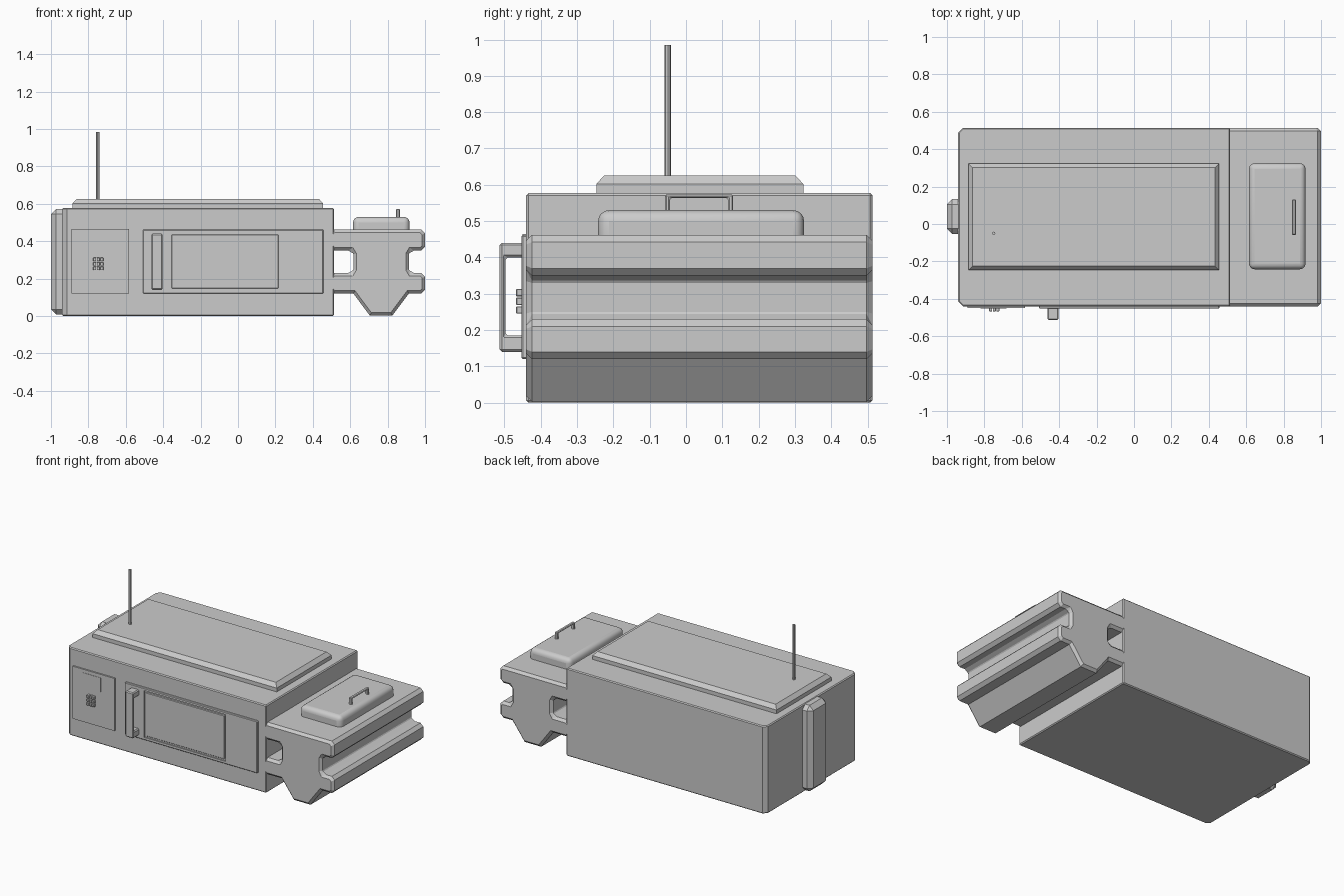
import bpy, bmesh
from mathutils import Vector

if "Cube" in bpy.data.objects:
    bpy.data.objects.remove(bpy.data.objects["Cube"])


def add_mesh(name, bm):
    bmesh.ops.recalc_face_normals(bm, faces=bm.faces[:])
    me = bpy.data.meshes.new(name)
    bm.to_mesh(me)
    bm.free()
    ob = bpy.data.objects.new(name, me)
    bpy.context.collection.objects.link(ob)
    return ob


def bevel(ob, width, segments=1, angle=1.0):
    m = ob.modifiers.new("bevel", 'BEVEL')
    m.width, m.segments = width, segments
    m.limit_method, m.angle_limit = 'ANGLE', angle
    return ob


def box(name, x, y, z, bev=0.0, segments=1):
    bm = bmesh.new()
    bmesh.ops.create_cube(bm, size=1)
    for v in bm.verts:
        v.co = [(r[0] + r[1]) / 2 + c * (r[1] - r[0]) for r, c in zip((x, y, z), v.co)]
    ob = add_mesh(name, bm)
    return bevel(ob, bev, segments) if bev else ob


def extrude(name, points, offset):
    bm = bmesh.new()
    face = bm.faces.new([bm.verts.new(p) for p in points])
    new = bmesh.ops.extrude_face_region(bm, geom=[face], use_keep_orig=True)['geom']
    for v in new:
        if isinstance(v, bmesh.types.BMVert):
            v.co += Vector(offset)
    return add_mesh(name, bm)


def bracket(name, x, yz, bev):
    ob = extrude(name, [(x[0], a, b) for a, b in yz], (x[1] - x[0], 0, 0))
    return bevel(ob, bev)


Y0, Y1 = -0.44, 0.513

# Main body with chamfered left corners
plan = [(-.94, Y0 + .025), (-.915, Y0), (.513, Y0), (.513, Y1), (-.915, Y1), (-.94, Y1 - .025)]
bevel(extrude("main_body", [(a, b, 0) for a, b in plan], (0, 0, .577)), .006)

# Left spine
box("left_spine", (-1, -.90), (-.053, .133), (.008, .573), .028)

# Raised roof plate, tapered at its upper edge
roof = box("roof_plate", (-.885, .455), (-.247, .323), (.56, .602))
bm = bmesh.new()
bm.from_mesh(roof.data)
top = max(bm.faces, key=lambda f: f.calc_center_median().z)
bmesh.ops.inset_region(bm, faces=[top], thickness=.022, use_even_offset=True)
for v in top.verts:
    v.co.z += .024
bm.to_mesh(roof.data)
bm.free()

# Antenna
bpy.ops.mesh.primitive_cylinder_add(vertices=8, radius=.009, depth=.385, location=(-.75, -.05, .7925))
bpy.context.object.name = "antenna"
bpy.ops.object.shade_smooth_by_angle()

# End unit: symmetric rail profile with tapered keel
half = [(.215, .462), (.235, .442), (.235, .37), (.215, .35), (.16, .35), (.148, .33),
        (.148, .25), (.16, .23), (.215, .23), (.235, .21), (.235, .14), (.215, .12),
        (.148, .12), (.06, .002)]
prof = half + [(-a - (.04 if a > .2 else 0), b) for a, b in reversed(half)]
bevel(extrude("end_unit", [(.765 + a, Y0, b) for a, b in prof], (0, Y1 - Y0, 0)), .016)

# Rounded lid and its grip
lid = box("end_lid", (.615, .917), (-.242, .325), (.40, .53), .03, 4)
bpy.context.view_layer.objects.active = lid
bpy.ops.object.select_all(action='DESELECT')
lid.select_set(True)
bpy.ops.object.shade_smooth_by_angle()
bracket("lid_grip", (.845, .866), [(-.058, .52), (-.058, .573), (.13, .573), (.13, .52),
                                   (.116, .52), (.116, .563), (-.044, .563), (-.044, .52)], .004)

# Door with recessed window
door = box("door", (-.508, .457), (-.453, -.42), (.12, .462), .004)
cut = box("window_cutter", (-.365, .227), (-.50, -.446), (.138, .445))
cut.hide_render = True
cut.hide_viewport = True
m = door.modifiers.new("window", 'BOOLEAN')
m.operation, m.object, m.solver = 'DIFFERENCE', cut, 'EXACT'
box("window_pane", (-.355, .217), (-.451, -.43), (.148, .435), .003)

# Door handle
bracket("door_handle", (-.462, -.404), [(-.44, .14), (-.513, .14), (-.513, .44), (-.44, .44),
                                        (-.44, .40), (-.497, .40), (-.497, .185), (-.44, .185)], .006)

# Control panel, screen and keypad
box("control_panel", (-.89, -.584), (-.45, -.42), (.12, .465))
box("control_screen", (-.82, -.682), (-.452, -.44), (.35, .443))
for i in range(3):
    for j in range(3):
        x, z = -.747 + (i - 1) * .019, .279 + (j - 1) * .024
        box(f"key_{i}_{j}", (x - .008, x + .008), (-.468, -.44), (z - .01, z + .01), .002)
